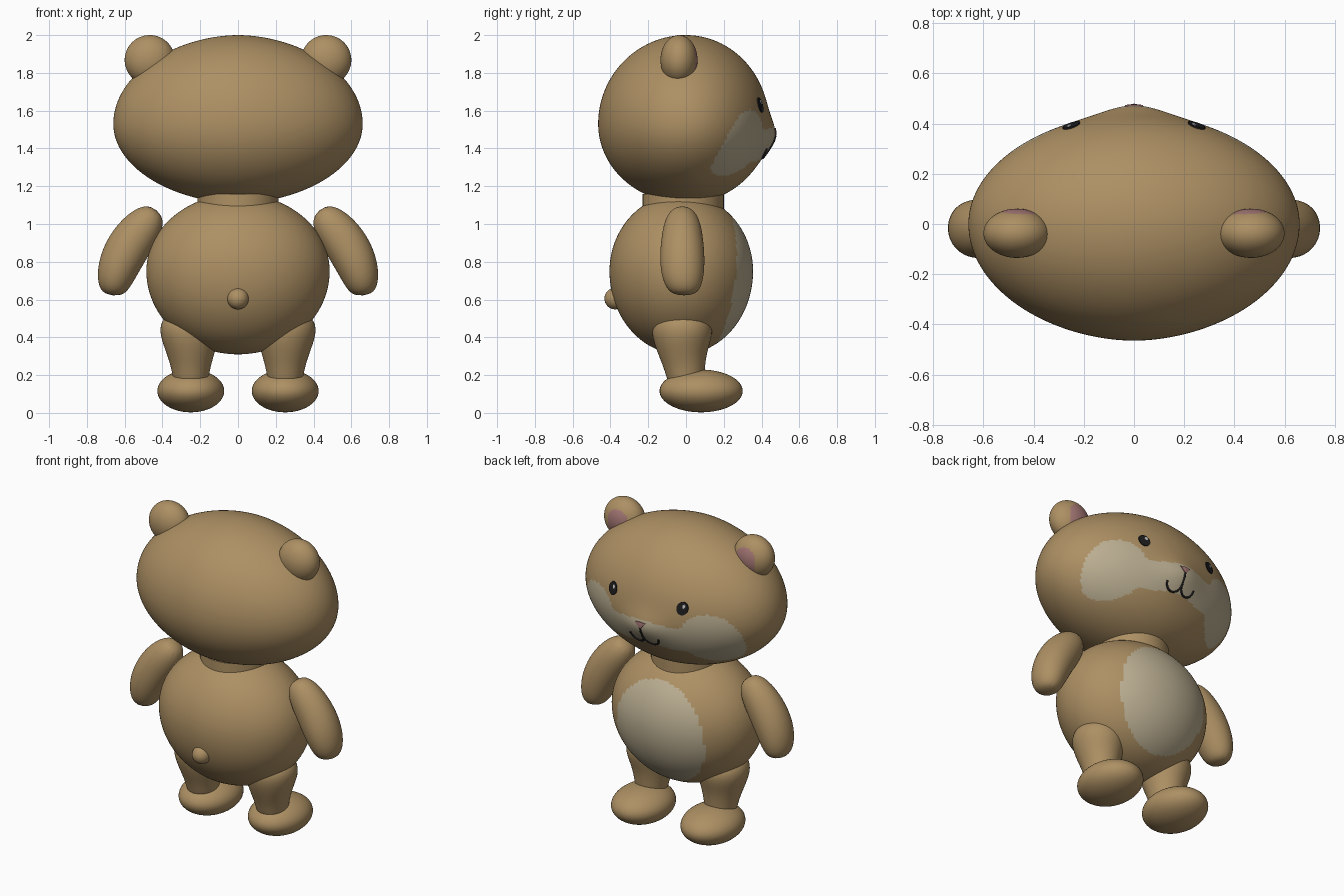
import bpy, bmesh, math
from mathutils import Vector

if "Cube" in bpy.data.objects:
    bpy.data.objects.remove(bpy.data.objects["Cube"])


def material(name, rgb):
    m = bpy.data.materials.new(name)
    m.diffuse_color = (*rgb, 1)
    m.use_nodes = True
    m.node_tree.nodes["Principled BSDF"].inputs["Base Color"].default_value = m.diffuse_color
    return m


BROWN = material("brown fur", (0.42, 0.28, 0.127))
CREAM = material("cream fur", (0.50, 0.43, 0.29))
PINK = material("dusty pink", (0.38, 0.19, 0.18))
BLACK = material("black", (0.012, 0.012, 0.012))
WHITE = material("eye glint", (0.6, 0.6, 0.6))


def finish(bm, name, mats, smooth=True):
    bmesh.ops.recalc_face_normals(bm, faces=bm.faces)
    me = bpy.data.meshes.new(name)
    for f in bm.faces:
        f.smooth = smooth
    bm.to_mesh(me)
    bm.free()
    for m in mats:
        me.materials.append(m)
    ob = bpy.data.objects.new(name, me)
    bpy.context.collection.objects.link(ob)
    return ob


def ball(name, shape, segs=48, rings=32, second=None, rule=None):
    """Unit sphere moved by shape(v); faces passing rule get the second colour."""
    bm = bmesh.new()
    bmesh.ops.create_uvsphere(bm, u_segments=segs, v_segments=rings, radius=1)
    for v in bm.verts:
        v.co = shape(v.co.copy())
    if rule:
        for f in bm.faces:
            f.material_index = int(rule(f.calc_center_median()))
    return finish(bm, name, [BROWN] + ([second] if second else []))


def ellipsoid(c, r):
    return lambda v: Vector((c[i] + r[i] * v[i] for i in range(3)))


def loft(name, stations, side):
    """Elliptical rings (x, y, z, half width, half depth) along a path in xz."""
    bm = bmesh.new()
    n, rings = 12, []
    for i, (x, y, z, ru, rv) in enumerate(stations):
        a, b = stations[max(i - 1, 0)], stations[min(i + 1, len(stations) - 1)]
        t = Vector((b[0] - a[0], 0, b[2] - a[2])).normalized()
        u = Vector((t.z, 0, -t.x))
        ring = []
        for k in range(n):
            w = 2 * math.pi * k / n
            p = Vector((x, y, z)) + u * ru * 1.03 * math.cos(w)
            p.y += rv * 1.03 * math.sin(w)
            p.x *= side
            ring.append(bm.verts.new(p))
        rings.append(ring)
    for a, b in zip(rings, rings[1:]):
        for k in range(n):
            bm.faces.new((a[k], a[(k + 1) % n], b[(k + 1) % n], b[k]))
    bm.faces.new(rings[0])
    bm.faces.new(rings[-1])
    ob = finish(bm, name, [BROWN])
    mod = ob.modifiers.new("smooth", "SUBSURF")
    mod.levels = mod.render_levels = 2
    return ob


# Head: wide egg with a soft muzzle bulge
HX, HZ, POW = 0.66, 1.53, 1.87


def muzzle(x, z):
    return 0.037 * math.exp(-(x / 0.16) ** 2 - ((z - 1.465) / 0.1) ** 2)


def head_shape(v):
    x = math.copysign(HX * abs(v.x) ** (2 / POW), v.x)
    z = HZ + v.z * (0.47 if v.z > 0 else 0.42)
    y = 0.44 * v.y + muzzle(x, z) * v.y if v.y > 0 else 0.465 * v.y
    return Vector((x, y, z))


def face_y(x, z):
    dz = (z - HZ) / (0.47 if z > HZ else 0.42)
    b = math.sqrt(max(0, 1 - (abs(x) / HX) ** POW - dz * dz))
    return b * (0.44 + muzzle(x, z))


def in_mask(p):
    ax = abs(p.x)
    cheek = ((ax - 0.395) / 0.165) ** 2 + ((p.z - 1.43) / 0.175) ** 2 < 1
    band = ax < 0.36 and abs(p.z - 1.425 - 0.012 * math.cos(ax * 14)) < 0.085
    return p.y > 0 and (cheek or band)


ball("head", head_shape, 192, 128, CREAM, in_mask)

# Body with oval belly patch, neck and tail


def body_shape(v):
    return Vector((0.485 * v.x, -0.025 + 0.38 * v.y,
                   0.75 + v.z * (0.41 if v.z > 0 else 0.44)))


ball("body", body_shape, 128, 96, CREAM,
     lambda p: p.y > 0 and (p.x / 0.315) ** 2 + ((p.z - 0.705) / 0.335) ** 2 < 1)

bm = bmesh.new()
bmesh.ops.create_cone(bm, cap_ends=True, segments=48, radius1=0.215, radius2=0.215, depth=0.12)
bmesh.ops.translate(bm, verts=bm.verts, vec=(0, -0.015, 1.10))
neck = finish(bm, "neck", [BROWN])
bpy.context.view_layer.objects.active = neck
neck.select_set(True)
bpy.ops.object.shade_smooth_by_angle()
neck.select_set(False)

ball("tail", ellipsoid((0, -0.375, 0.605), (0.057,) * 3), 24, 16)


# Thin plates that follow the face
def face_plate(name, outline, mat, lift):
    bm = bmesh.new()
    n = len(outline)
    cx = sum(p[0] for p in outline) / n
    cz = sum(p[1] for p in outline) / n

    def vert(x, z, l):
        return bm.verts.new((x, face_y(x, z) + l, z))
    mid = vert(cx, cz, lift)
    top = [vert(x, z, lift) for x, z in outline]
    low = [vert(x, z, -0.002) for x, z in outline]
    for k in range(n):
        j = (k + 1) % n
        bm.faces.new((mid, top[k], top[j]))
        bm.faces.new((top[k], low[k], low[j], top[j]))
    bm.faces.new(low)
    finish(bm, name, [mat], False)


def oval(cx, cz, rx, rz, n=24):
    return [(cx + rx * math.cos(2 * math.pi * k / n),
             cz + rz * math.sin(2 * math.pi * k / n)) for k in range(n)]


face_plate("nose", [(-0.036, 1.503), (0, 1.507), (0.036, 1.503), (0.006, 1.468), (-0.006, 1.468)], PINK, 0.006)


# Mouth strokes: a stem and two hooks
def stroke(name, pts):
    cu = bpy.data.curves.new(name, "CURVE")
    cu.dimensions = "3D"
    cu.bevel_depth = 0.006
    cu.bevel_resolution = 2
    cu.use_fill_caps = True
    sp = cu.splines.new("POLY")
    sp.points.add(len(pts) - 1)
    for q, (x, z) in zip(sp.points, pts):
        q.co = (x, face_y(x, z) + 0.002, z, 1)
    cu.materials.append(BLACK)
    ob = bpy.data.objects.new(name, cu)
    bpy.context.collection.objects.link(ob)
    bpy.context.view_layer.objects.active = ob
    ob.select_set(True)
    bpy.ops.object.convert(target="MESH")
    bpy.context.view_layer.objects.active.select_set(False)


stroke("mouth_stem", [(0, 1.47), (0, 1.44), (0, 1.40)])

arm = [(0.43, -0.02, 1.075, 0.045, 0.05), (0.475, -0.02, 1.02, 0.10, 0.095),
       (0.565, -0.02, 0.91, 0.12, 0.115), (0.63, -0.02, 0.79, 0.115, 0.122),
       (0.66, -0.015, 0.68, 0.092, 0.105), (0.665, -0.01, 0.62, 0.05, 0.06)]
leg = [(0.26, -0.02, 0.54, 0.10, 0.10), (0.257, -0.022, 0.49, 0.155, 0.155),
       (0.255, -0.02, 0.42, 0.162, 0.167), (0.25, -0.022, 0.32, 0.13, 0.132),
       (0.25, -0.005, 0.22, 0.098, 0.105), (0.25, 0, 0.12, 0.09, 0.09)]

# Paired parts
for s, tag in ((-1, "left"), (1, "right")):
    loft("arm_" + tag, arm, s)
    loft("leg_" + tag, leg, s)
    ball("foot_" + tag, ellipsoid((0.25 * s, 0.08, 0.116), (0.177, 0.22, 0.113)))
    ball("ear_" + tag, ellipsoid((0.467 * s, -0.037, 1.868), (0.133, 0.098, 0.132)), 64, 48, PINK,
         lambda p: p.y > 0 and ((p.x - 0.46 * s) / 0.075) ** 2 + ((p.z - 1.865) / 0.085) ** 2 < 1)
    face_plate("eye_" + tag, oval(0.25 * s, 1.63, 0.034, 0.04), BLACK, 0.006)
    face_plate("eye_glint_" + tag, oval(0.25 * s - 0.01, 1.645, 0.009, 0.012, 12), WHITE, 0.009)
    stroke("mouth_hook_" + tag, [(s * (0.05 - 0.05 * math.cos(math.pi * k / 12)),
                                  1.40 - 0.05 * math.sin(math.pi * k / 12)) for k in range(13)])
